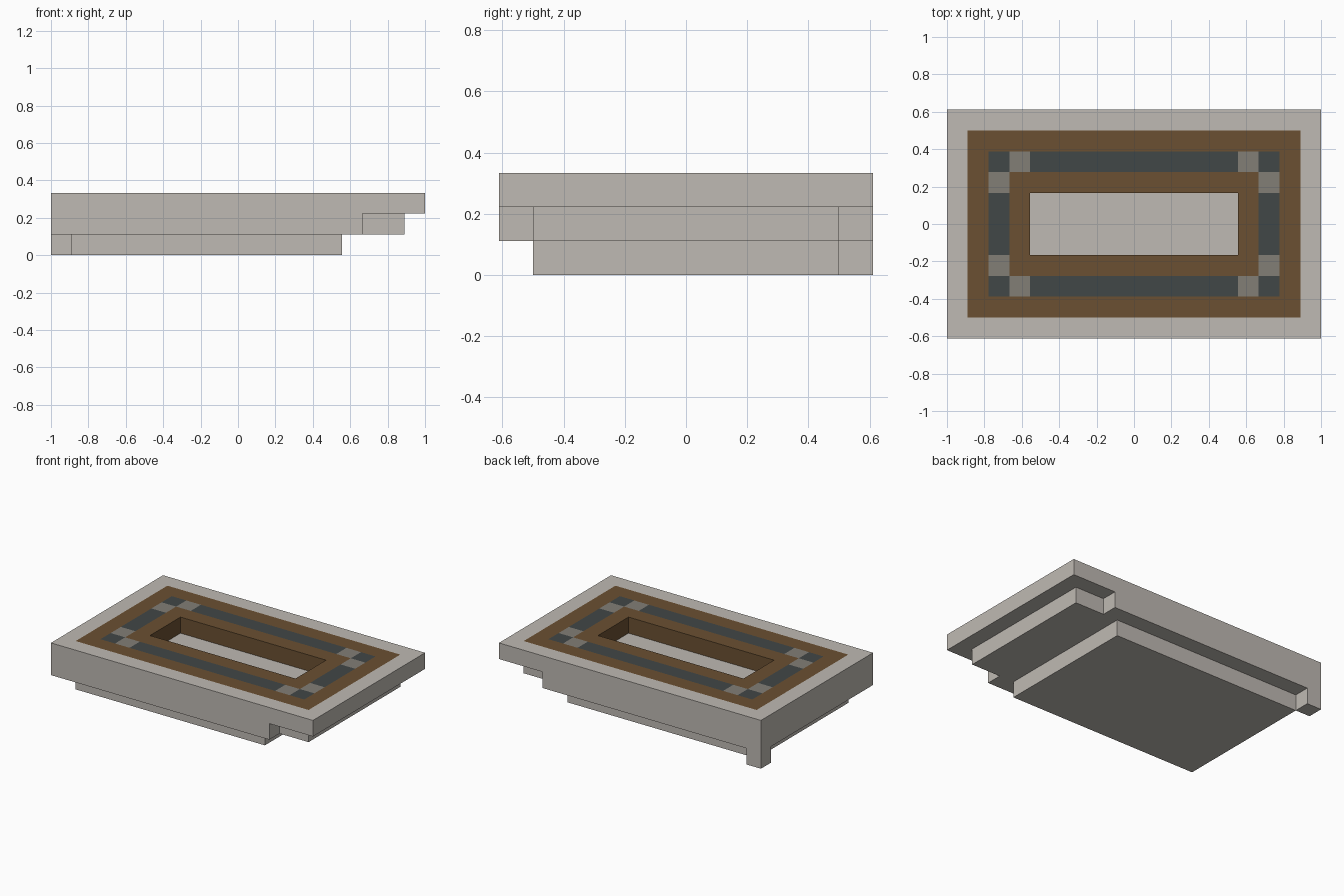
import bpy
import bmesh
from math import floor

if "Cube" in bpy.data.objects:
    bpy.data.objects.remove(bpy.data.objects["Cube"], do_unlink=True)

U = 1 / 9                      # one block
HALF_X, HALF_Y = 9, 5.5        # half size of the top slab, in blocks


def material(name, rgb):
    """Flat material from 8-bit sRGB values."""
    linear = [((c / 255 + 0.055) / 1.055) ** 2.4 for c in rgb] + [1]
    mat = bpy.data.materials.new(name)
    mat.use_nodes = True
    mat.diffuse_color = linear
    bsdf = mat.node_tree.nodes["Principled BSDF"]
    bsdf.inputs["Base Color"].default_value = linear
    bsdf.inputs["Roughness"].default_value = 1
    return mat


STONE, BROWN, SLATE, GREY = range(4)
MATERIALS = [material("pale stone", (191, 186, 179)),
             material("brown wood", (107, 80, 50)),
             material("dark slate", (65, 71, 71)),
             material("mid grey", (130, 126, 118))]


def extrude_up(bm, faces, height):
    """Turn flat faces into a closed solid."""
    result = bmesh.ops.extrude_face_region(bm, geom=faces, use_keep_orig=True)
    verts = [g for g in result["geom"] if isinstance(g, bmesh.types.BMVert)]
    bmesh.ops.translate(bm, verts=verts, vec=(0, 0, height))
    bmesh.ops.recalc_face_normals(bm, faces=bm.faces)


def finish(bm, name):
    bmesh.ops.scale(bm, verts=bm.verts, vec=(U, U, U))
    mesh = bpy.data.meshes.new(name)
    bm.to_mesh(mesh)
    bm.free()
    for mat in MATERIALS:
        mesh.materials.append(mat)
    obj = bpy.data.objects.new(name, mesh)
    bpy.context.collection.objects.link(obj)


def slab(name, outline, z):
    """One-block-thick slab from an outline."""
    bm = bmesh.new()
    face = bm.faces.new([bm.verts.new((x, y, z)) for x, y in outline])
    extrude_up(bm, [face], 1)
    finish(bm, name)


def rectangle(x0, x1, y0, y1):
    return [(x0, y0), (x1, y0), (x1, y1), (x0, y1)]


def ring(x, y):
    """Ring number counted inward from the rim; 4 is the opening."""
    return min(4, floor(min(HALF_X - abs(x), HALF_Y - abs(y))))


def top_colour(x, y):
    r = ring(x, y)
    if r == 2:
        # Grey blocks flank each dark corner block
        beside_corner = 5 < abs(x) < 6 or 1.5 < abs(y) < 2.5
        return GREY if beside_corner else SLATE
    return BROWN if r in (1, 3) else STONE


# Lower layers
slab("base_slab", rectangle(-8, 5, -4.5, 4.5), 0)
slab("corner_foot", rectangle(-9, -8, 4.5, 5.5), 0)
slab("middle_slab", [(-9, -5.5), (6, -5.5), (6, -4.5), (8, -4.5),
                     (8, 4.5), (6, 4.5), (6, 5.5), (-9, 5.5)], 1)

# Top slab: concentric rings of blocks around a rectangular opening
bm = bmesh.new()
steps = range(5)
xs = [i - HALF_X for i in steps] + [HALF_X - i for i in reversed(steps)]
ys = [i - HALF_Y for i in steps] + [HALF_Y - i for i in reversed(steps)]
grid = [[bm.verts.new((x, y, 2)) for y in ys] for x in xs]
cells = []
for i in range(len(xs) - 1):
    for j in range(len(ys) - 1):
        if ring((xs[i] + xs[i + 1]) / 2, (ys[j] + ys[j + 1]) / 2) < 4:
            cells.append(bm.faces.new((grid[i][j], grid[i + 1][j],
                                       grid[i + 1][j + 1], grid[i][j + 1])))
extrude_up(bm, cells, 1)
for face in bm.faces:
    c = face.calc_center_median()
    if face.normal.z > 0.5:
        face.material_index = top_colour(c.x, c.y)
    elif abs(face.normal.z) < 0.5 and abs(c.x) < 6 and abs(c.y) < 2:
        face.material_index = BROWN        # walls of the opening
finish(bm, "top_slab")
